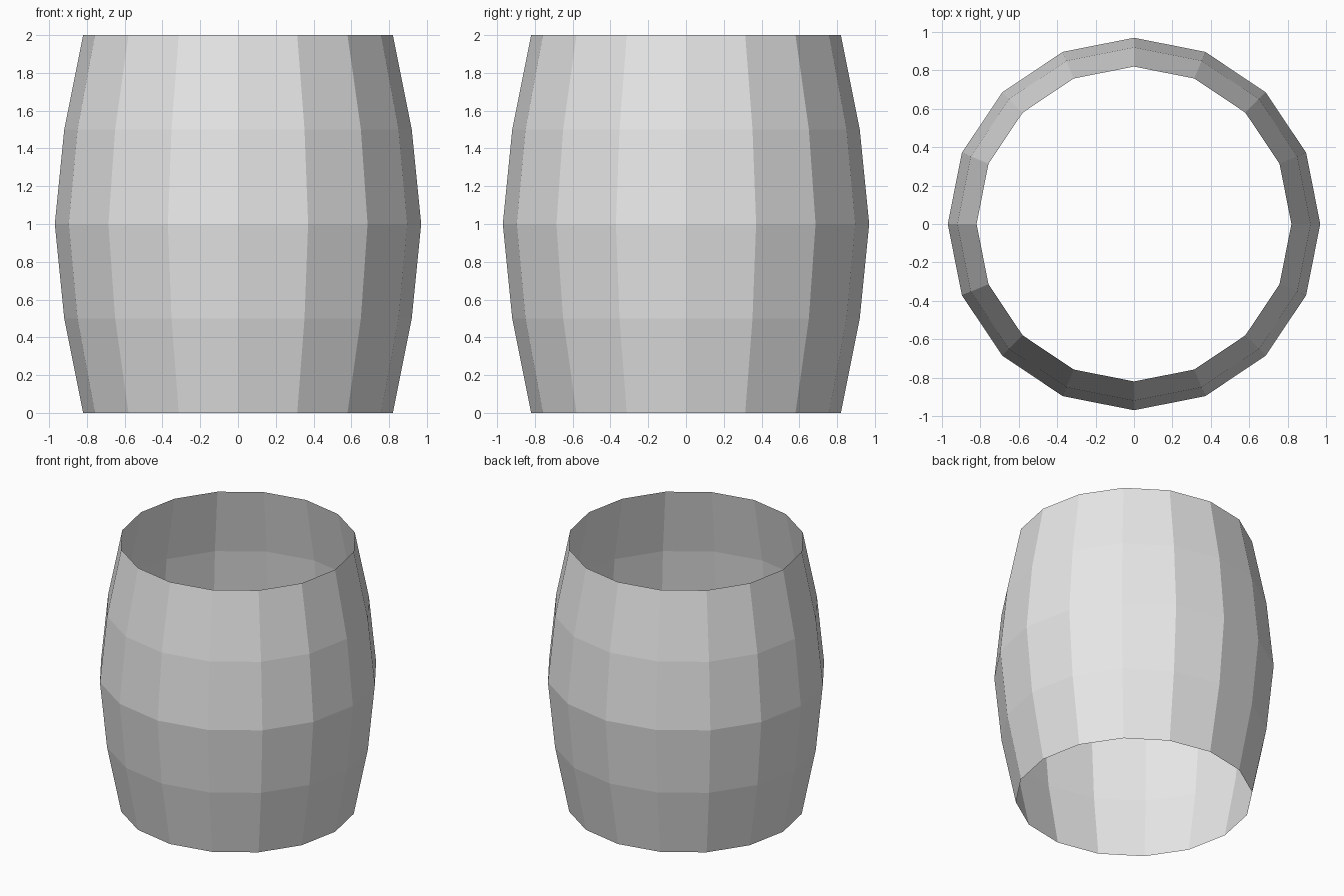
import bpy, bmesh, math

if "Cube" in bpy.data.objects:
    bpy.data.objects.remove(bpy.data.objects["Cube"])

SIDES = 16
# Bulging side profile: (height, radius)
PROFILE = [(0, 0.82), (0.5, 0.92), (1, 0.97), (1.5, 0.92), (2, 0.82)]

grey = bpy.data.materials.new("light_grey")
grey.diffuse_color = (0.8, 0.8, 0.8, 1)
grey.use_nodes = True
grey.node_tree.nodes["Principled BSDF"].inputs["Base Color"].default_value = grey.diffuse_color

# Open-ended barrel wall, one ring of vertices per profile point
bm = bmesh.new()
rings = []
for z, r in PROFILE:
    angles = [2 * math.pi * i / SIDES for i in range(SIDES)]
    rings.append([bm.verts.new((r * math.cos(a), r * math.sin(a), z)) for a in angles])
for low, high in zip(rings, rings[1:]):
    for i in range(SIDES):
        j = (i + 1) % SIDES
        bm.faces.new((low[i], low[j], high[j], high[i]))

mesh = bpy.data.meshes.new("barrel_wall")
bm.to_mesh(mesh)
bm.free()
mesh.materials.append(grey)
barrel = bpy.data.objects.new("barrel_wall", mesh)
bpy.context.collection.objects.link(barrel)
